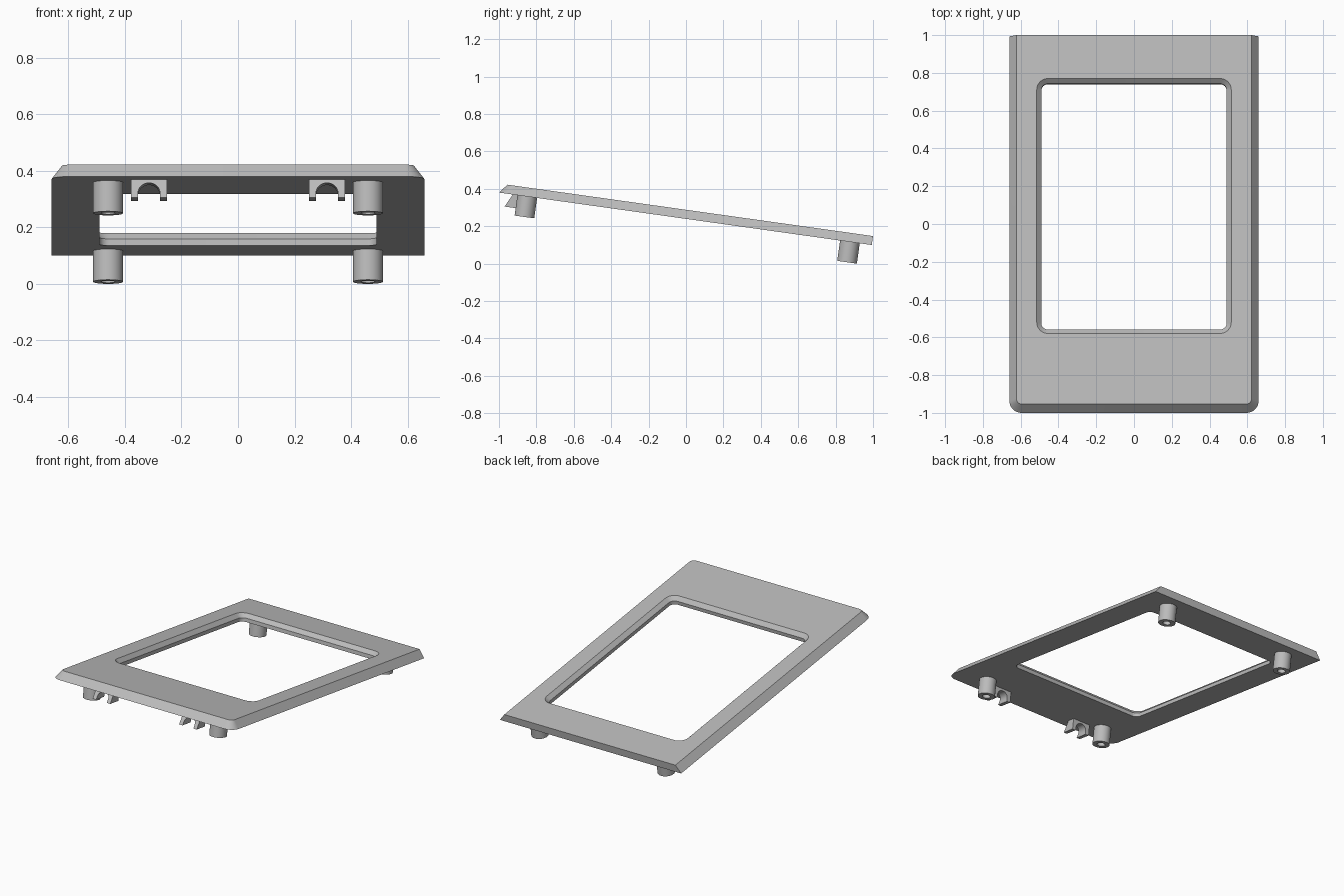
import bpy, bmesh
from math import sin, cos, pi, radians
from mathutils import Matrix, Vector

cube = bpy.data.objects.get("Cube")
if cube:
    bpy.data.objects.remove(cube)

grey = bpy.data.materials.new("plain grey")
grey.use_nodes = True
colour = (0.5, 0.5, 0.5, 1)
grey.diffuse_color = colour
grey.node_tree.nodes["Principled BSDF"].inputs["Base Color"].default_value = colour

# Everything is modelled flat (underside at height 0), then tilted as a whole
TILT = Matrix.Translation((0, 0, 0.2395)) @ Matrix.Rotation(radians(-8), 4, 'X')
THICK = 0.048


def loft(name, rings, closed=False, caps=False):
    """Skin a series of matching rings into one object."""
    bm = bmesh.new()
    loops = [[bm.verts.new(p) for p in ring] for ring in rings]
    pairs = list(zip(loops, loops[1:]))
    if closed:
        pairs.append((loops[-1], loops[0]))
    for a, b in pairs:
        for i in range(len(a)):
            j = (i + 1) % len(a)
            bm.faces.new((a[i], a[j], b[j], b[i]))
    if caps:
        bm.faces.new(loops[0])
        bm.faces.new(loops[-1])
    bmesh.ops.remove_doubles(bm, verts=bm.verts, dist=0.0001)
    bmesh.ops.recalc_face_normals(bm, faces=bm.faces)
    mesh = bpy.data.meshes.new(name)
    bm.to_mesh(mesh)
    bm.free()
    mesh.materials.append(grey)
    obj = bpy.data.objects.new(name, mesh)
    bpy.context.collection.objects.link(obj)
    obj.matrix_world = TILT
    bpy.ops.object.select_all(action='DESELECT')
    obj.select_set(True)
    bpy.context.view_layer.objects.active = obj
    bpy.ops.object.shade_smooth_by_angle(angle=radians(30))
    return obj


def rounded(half, front, back, z, r_front, r_back, steps=8):
    """Rounded rectangle, with separate radii for front and back corners."""
    corners = [(1, back, r_back), (-1, back, r_back),
               (-1, front, r_front), (1, front, r_front)]
    ring = []
    for k, (side, y, r) in enumerate(corners):
        cx = side * (half - r)
        cy = y - r if k < 2 else y + r
        for s in range(steps + 1):
            a = (k + s / steps) * pi / 2
            ring.append(Vector((cx + r * cos(a), cy + r * sin(a), z)))
    return ring


def circle(x, y, r, z, n=32):
    return [Vector((x + r * cos(2 * pi * i / n), y + r * sin(2 * pi * i / n), z))
            for i in range(n)]


# Frame plate: sloped front and sides, square back, bevelled window
loft("frame_plate", [
    rounded(0.66, -1.01, 1.003, 0, 0.065, 0),
    rounded(0.623, -0.97, 1.003, THICK, 0.03, 0),
    rounded(0.515, -0.592, 0.771, THICK, 0.06, 0.06),
    rounded(0.491, -0.568, 0.747, THICK / 2, 0.036, 0.036),
    rounded(0.491, -0.568, 0.747, 0, 0.036, 0.036),
], closed=True)

# Feet: round posts with a blind screw hole
for side, x in (("right", -0.46), ("left", 0.46)):
    for end, y in (("front", -0.857), ("back", 0.885)):
        loft(f"{end}_{side}_foot", [
            circle(x, y, 0.053, 0.002), circle(x, y, 0.053, -0.11),
            circle(x, y, 0.025, -0.11), circle(x, y, 0.025, -0.04),
        ], caps=True)

# Clips: arched blocks whose front leans forward
LOW, SPRING, HALF, R = -0.07, -0.052, 0.064, 0.039
arch = [(-HALF, 0.002), (-HALF, LOW), (-R, LOW)]
arch += [(-R * cos(pi * i / 16), SPRING + R * sin(pi * i / 16)) for i in range(17)]
arch += [(R, LOW), (HALF, LOW), (HALF, 0.002)]
for side, x in (("right", -0.315), ("left", 0.315)):
    loft(f"{side}_clip", [
        [Vector((x + u, -0.935 + 0.5 * w, w)) for u, w in arch],
        [Vector((x + u, -0.885, w)) for u, w in arch],
    ], caps=True)
